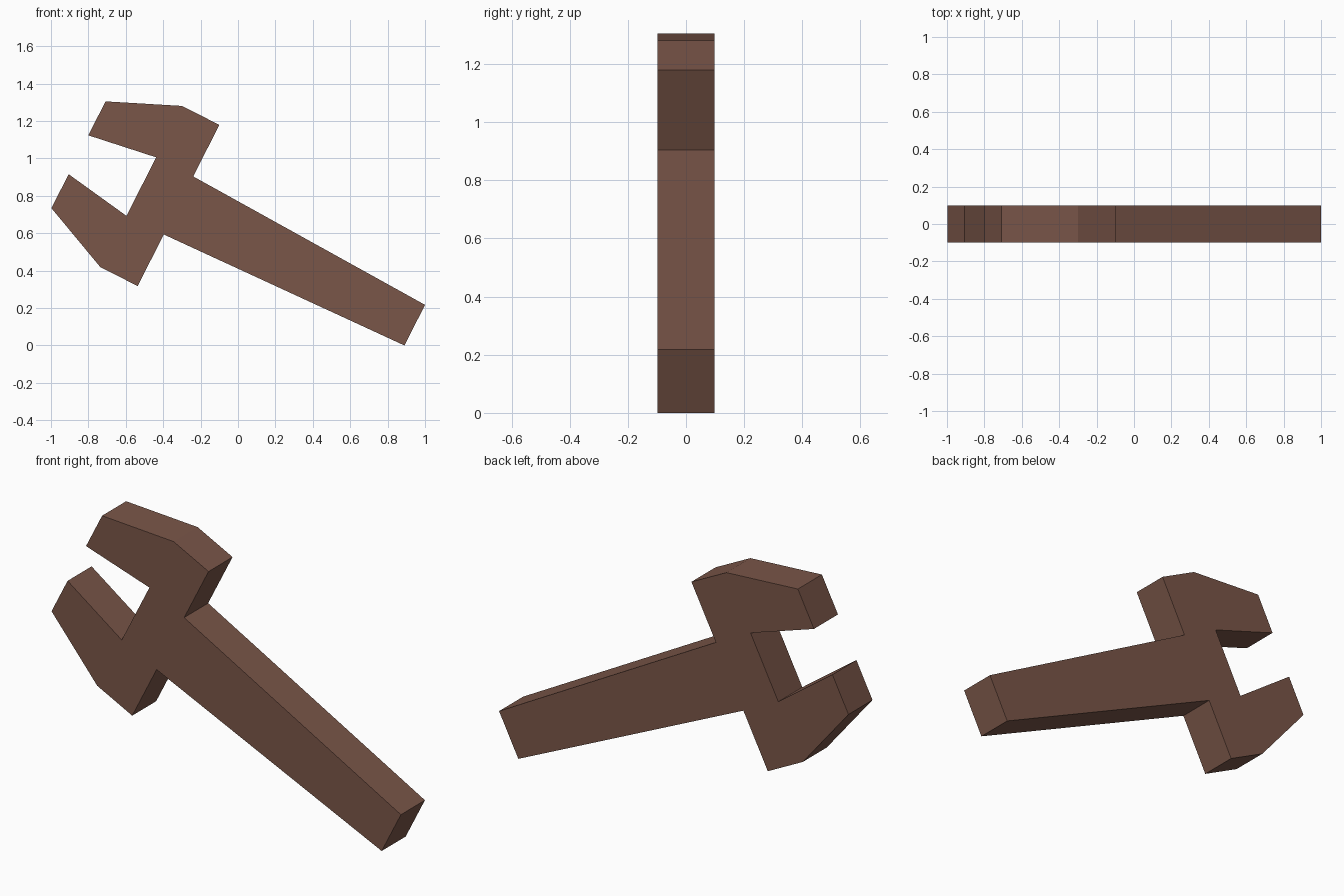
import bpy, bmesh
from mathutils import Vector

if "Cube" in bpy.data.objects:
    bpy.data.objects.remove(bpy.data.objects["Cube"])

brown = bpy.data.materials.new("brown")
brown.diffuse_color = (0.195, 0.093, 0.066, 1)
brown.use_nodes = True
brown.node_tree.nodes["Principled BSDF"].inputs["Base Color"].default_value = brown.diffuse_color

# Half outline of the wrench: distance along the shaft, distance from its axis
half = [(0, 0.1217), (1.416, 0.174), (1.416, 0.483), (1.640, 0.483),
        (2.0156, 0.320), (2.0156, 0.1165), (1.639, 0.1755)]
outline = half + [(u, -v) for u, v in reversed(half)]

# Tilted axis, starting at the middle of the shaft end
start = Vector((0.945, 0, 0.1086))
along = Vector((-0.892, 0, 0.452))
across = Vector((0.452, 0, 0.892))
THICK = 0.196

# Extrude the outline into a flat slab
bm = bmesh.new()
verts = [bm.verts.new(start + along * u + across * v + Vector((0, -THICK / 2, 0)))
         for u, v in outline]
face = bm.faces.new(verts)
ext = bmesh.ops.extrude_face_region(bm, geom=[face])
bmesh.ops.translate(bm, vec=(0, THICK, 0),
                    verts=[g for g in ext["geom"] if isinstance(g, bmesh.types.BMVert)])
bmesh.ops.recalc_face_normals(bm, faces=bm.faces)

mesh = bpy.data.meshes.new("wrench")
bm.to_mesh(mesh)
bm.free()
mesh.materials.append(brown)
wrench = bpy.data.objects.new("wrench", mesh)
bpy.context.collection.objects.link(wrench)
